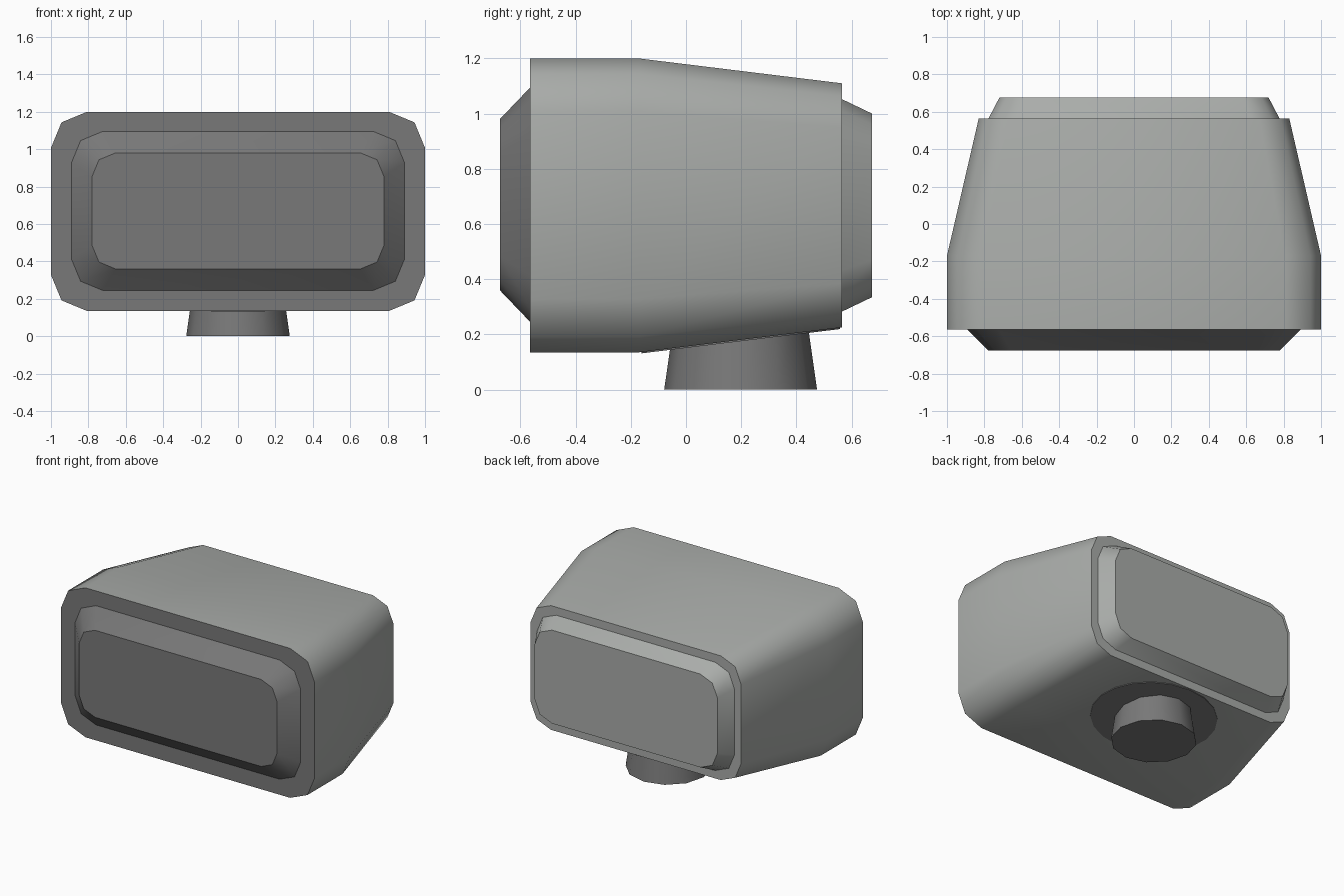
import bpy, bmesh, math

if "Cube" in bpy.data.objects:
    bpy.data.objects.remove(bpy.data.objects["Cube"])


def material(name, rgb):
    m = bpy.data.materials.new(name)
    m.diffuse_color = (*rgb, 1)
    m.use_nodes = True
    m.node_tree.nodes["Principled BSDF"].inputs["Base Color"].default_value = m.diffuse_color
    return m


light = material("light grey", (0.40, 0.415, 0.40))
dark = material("dark grey", (0.19, 0.19, 0.19))


def rounded_rect(y, hx, z0, z1, c):
    """Rectangle in the xz plane with two-segment rounded corners of radius c."""
    pts = []
    for sx, cz, start in ((1, z1 - c, 0), (-1, z1 - c, 90), (-1, z0 + c, 180), (1, z0 + c, 270)):
        for k in range(3):
            a = math.radians(start + 45 * k)
            pts.append((sx * (hx - c) + c * math.cos(a), y, cz + c * math.sin(a)))
    return pts


def ellipse(cy, rx, ry, n, height):
    """Horizontal ellipse; height gives z for each y."""
    out = []
    for i in range(n):
        a = 2 * math.pi * i / n
        y = cy + ry * math.sin(a)
        out.append((rx * math.cos(a), y, height(y)))
    return out


def loft(name, rings, mats, first_cap_mat=0):
    """Smooth skin through the rings with flat, sharp-edged caps."""
    bm = bmesh.new()
    loops = [[bm.verts.new(p) for p in r] for r in rings]
    n = len(loops[0])
    for a, b in zip(loops, loops[1:]):
        for i in range(n):
            j = (i + 1) % n
            bm.faces.new((a[i], a[j], b[j], b[i])).smooth = True
    caps = [bm.faces.new(loops[0]), bm.faces.new(loops[-1])]
    caps[0].material_index = first_cap_mat
    for f in caps:
        for e in f.edges:
            e.smooth = False
    bmesh.ops.recalc_face_normals(bm, faces=bm.faces[:])
    me = bpy.data.meshes.new(name)
    bm.to_mesh(me)
    bm.free()
    for m in mats:
        me.materials.append(m)
    ob = bpy.data.objects.new(name, me)
    bpy.context.collection.objects.link(ob)
    return ob


# Main housing: straight front part, tapered rear, dark front face
loft("housing", [rounded_rect(-0.565, 1.0, 0.135, 1.2, 0.193),
                 rounded_rect(-0.17, 1.0, 0.135, 1.2, 0.193),
                 rounded_rect(0.565, 0.83, 0.225, 1.11, 0.16)], [light, dark], 1)

# Raised, chamfered front panel
loft("front_panel", [rounded_rect(-0.56, 0.895, 0.24, 1.1, 0.168),
                     rounded_rect(-0.675, 0.78, 0.36, 0.98, 0.125)], [dark])

# Raised, chamfered back panel
loft("back_panel", [rounded_rect(0.56, 0.78, 0.28, 1.055, 0.15),
                    rounded_rect(0.675, 0.72, 0.335, 1.0, 0.135)], [light])

# Tapered round foot
loft("foot", [ellipse(0.198, 0.277, 0.277, 12, lambda y: 0.0),
              ellipse(0.198, 0.234, 0.234, 12, lambda y: 0.3)], [dark])


# Thin dark oval plate on the sloping underside around the foot
def underside(y):
    return 0.135 + (y + 0.17) * 0.09 / 0.735


loft("foot_plate", [ellipse(0.198, 0.44, 0.36, 20, lambda y: underside(y) - 0.005),
                    ellipse(0.198, 0.44, 0.36, 20, lambda y: underside(y) + 0.003)], [dark])
